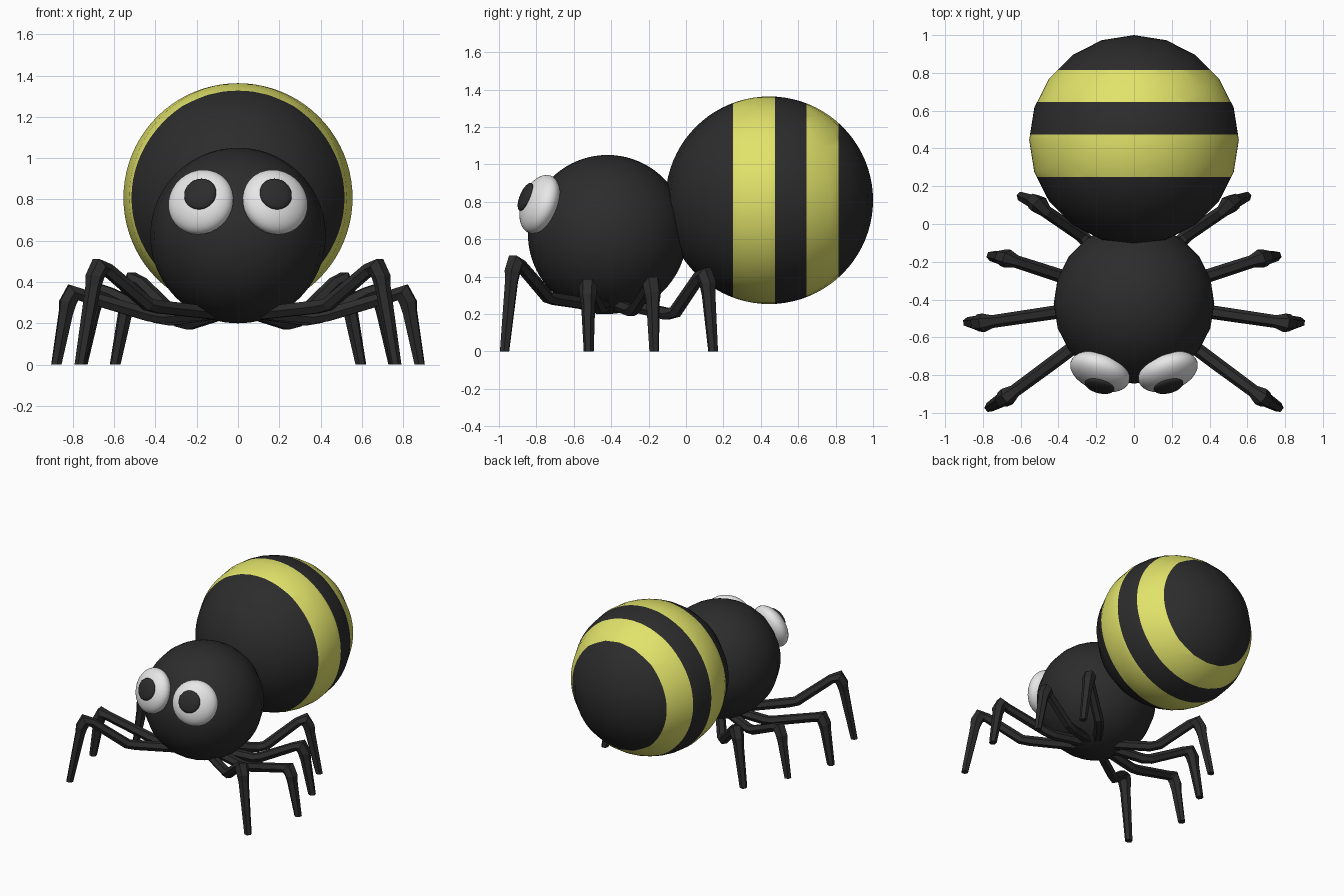
import bpy, bmesh, math
from mathutils import Vector, Matrix

if "Cube" in bpy.data.objects:
    bpy.data.objects.remove(bpy.data.objects["Cube"])


def material(name, color):
    m = bpy.data.materials.new(name)
    m.use_nodes = True
    m.diffuse_color = (*color, 1)
    bsdf = m.node_tree.nodes["Principled BSDF"]
    bsdf.inputs["Base Color"].default_value = (*color, 1)
    bsdf.inputs["Roughness"].default_value = 0.8
    return m


BLACK = material("soft_black", (0.025, 0.025, 0.025))
YELLOW = material("stripe_yellow", (0.76, 0.77, 0.145))
WHITE = material("eye_white", (0.8, 0.8, 0.8))


def add_object(name, bm, mats, smooth=True, mirror=False):
    bmesh.ops.recalc_face_normals(bm, faces=bm.faces)
    mesh = bpy.data.meshes.new(name)
    bm.to_mesh(mesh)
    bm.free()
    for m in mats:
        mesh.materials.append(m)
    for p in mesh.polygons:
        p.use_smooth = smooth
    ob = bpy.data.objects.new(name, mesh)
    bpy.context.collection.objects.link(ob)
    if mirror:
        ob.modifiers.new("mirror", "MIRROR").use_mirror_merge = False
    return ob


def ball(center, scale, normal=(0, 0, 1), segments=20, rings=40):
    """Scaled sphere whose local z axis points along normal."""
    bm = bmesh.new()
    turn = Vector(normal).to_track_quat("Z", "Y").to_matrix().to_4x4()
    bmesh.ops.create_uvsphere(
        bm, u_segments=segments, v_segments=rings, radius=1,
        matrix=Matrix.Translation(center) @ turn @ Matrix.Diagonal((*scale, 1)))
    return bm


# Head
add_object("head", ball((0, -0.42, 0.625), (0.425,) * 3), [BLACK])

# Abdomen, cut across its length into coloured bands
stripes = [(0.25, 0.475), (0.645, 0.815)]
bm = ball((0, 0.445, 0.808), (0.555,) * 3)
for y in [edge for band in stripes for edge in band]:
    bmesh.ops.bisect_plane(bm, geom=bm.verts[:] + bm.edges[:] + bm.faces[:],
                           plane_co=(0, y, 0), plane_no=(0, 1, 0))
for f in bm.faces:
    y = f.calc_center_median().y
    f.material_index = int(any(a < y < b for a, b in stripes))
add_object("abdomen", bm, [BLACK, YELLOW])

# Eyes and pupils
eye = Vector((0.18, -0.782, 0.787))
gaze = Vector((0.32, -0.88, 0.34)).normalized()
wide, deep = 0.164, 0.088
add_object("eyes", ball(eye, (wide, wide, deep), gaze, 32, 24), [WHITE], mirror=True)

pupil = eye + Vector((0.003, -0.076, 0.039))
offset = pupil - eye
along = gaze * offset.dot(gaze)
outward = along / deep ** 2 + (offset - along) / wide ** 2
add_object("pupils", ball(pupil, (0.08, 0.08, 0.025), outward, 32, 16),
           [BLACK], mirror=True)


# Legs: tapered six-sided tubes bending at hip joint and knee
HUB = Vector((0, -0.41, 0))


def leg(name, joint, knee, foot, sides=6):
    joint, knee, foot = Vector(joint), Vector(knee), Vector(foot)
    out = Vector((knee.x, knee.y, 0)) - HUB
    out.normalize()
    side = Vector((-out.y, out.x, 0))
    hip = HUB.lerp(Vector((joint.x, joint.y, 0)), 0.3) + Vector((0, 0, 0.25))
    up = Vector((0, 0, 1))
    shin = (foot - knee).normalized()
    # centre, radius and ring direction
    stations = [
        (hip, 0.035, joint - hip),
        (joint - out * 0.03, 0.036, joint - hip),
        (joint + out * 0.03 + up * 0.01, 0.036, knee - joint),
        (knee - out * 0.06 - up * 0.045, 0.034, knee - joint),
        (knee - out * 0.012 - up * 0.03, 0.05, out - up * 0.6),
        (knee + shin * 0.08, 0.046, shin),
        (knee + shin * 0.13, 0.038, shin),
        (foot, 0.027, -up),
    ]
    bm = bmesh.new()
    loops = []
    for center, radius, direction in stations:
        across = side.cross(direction.normalized()).normalized()
        loops.append([bm.verts.new(center + radius * (
            side * math.cos(a) + across * math.sin(a)))
            for a in (2 * math.pi * i / sides for i in range(sides))])
    for a, b in zip(loops, loops[1:]):
        for i in range(sides):
            j = (i + 1) % sides
            bm.faces.new((a[i], a[j], b[j], b[i]))
    bm.faces.new(loops[0])
    bm.faces.new(loops[-1])
    add_object(name, bm, [BLACK], smooth=False, mirror=True)


leg("front_legs", (0.41, -0.72, 0.28), (0.68, -0.92, 0.505), (0.765, -0.97, 0))
leg("second_legs", (0.40, -0.465, 0.23), (0.81, -0.525, 0.38), (0.88, -0.52, 0))
leg("third_legs", (0.36, -0.285, 0.22), (0.68, -0.18, 0.39), (0.755, -0.17, 0))
leg("rear_legs", (0.26, -0.08, 0.20), (0.51, 0.11, 0.44), (0.595, 0.145, 0))
